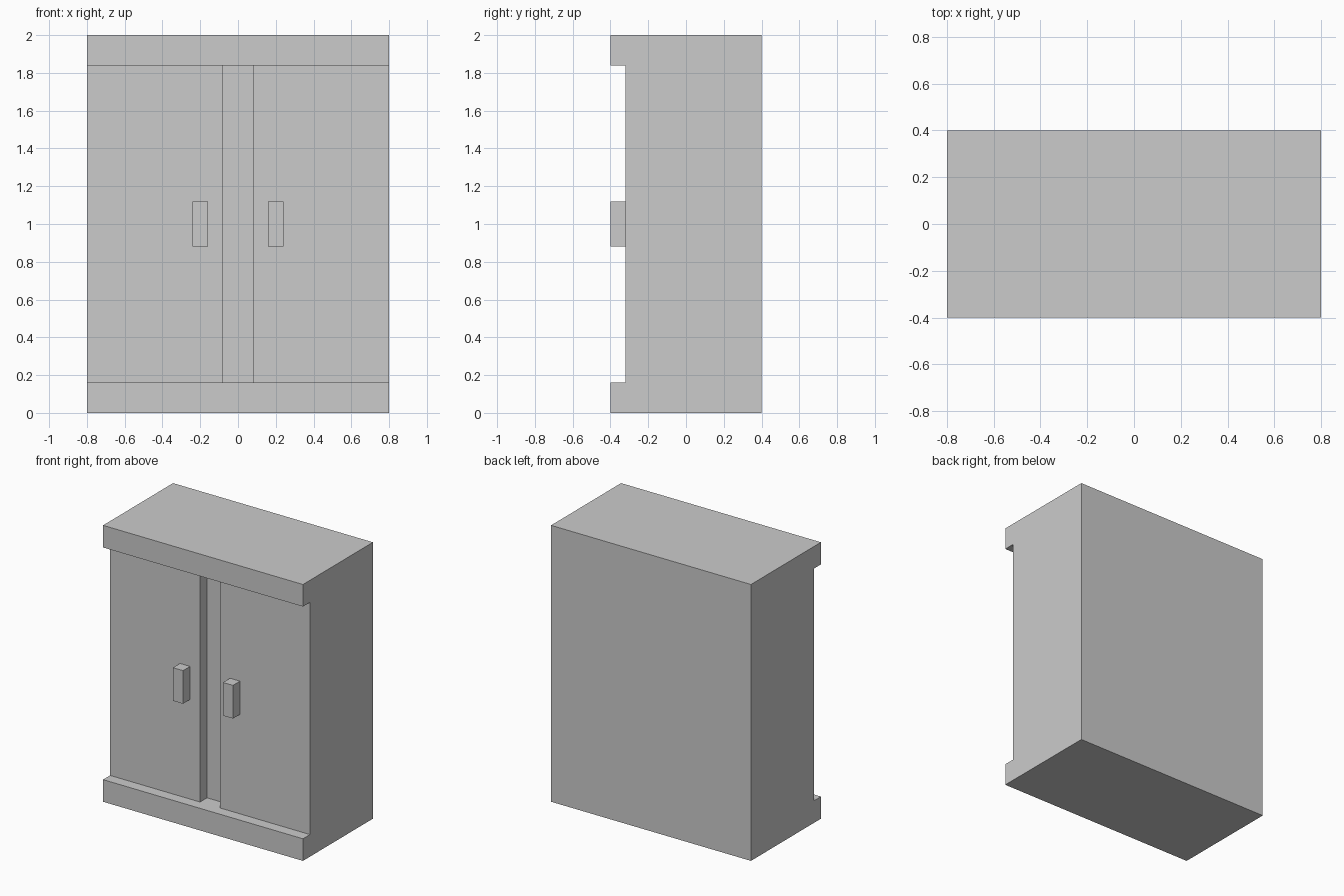
import bpy
import bmesh
from mathutils import Vector

if "Cube" in bpy.data.objects:
    bpy.data.objects.remove(bpy.data.objects["Cube"])


def box(name, lo, hi, mirrored=False):
    """Axis-aligned box between two corners, optionally mirrored across x = 0."""
    lo, hi = Vector(lo), Vector(hi)
    size, centre = hi - lo, (lo + hi) / 2
    bm = bmesh.new()
    bmesh.ops.create_cube(bm, size=1)
    bmesh.ops.scale(bm, vec=size, verts=bm.verts)
    bmesh.ops.translate(bm, vec=centre, verts=bm.verts)
    mesh = bpy.data.meshes.new(name)
    bm.to_mesh(mesh)
    bm.free()
    obj = bpy.data.objects.new(name, mesh)
    bpy.context.collection.objects.link(obj)
    if mirrored:
        mod = obj.modifiers.new("Mirror", 'MIRROR')
        mod.use_mirror_merge = False
    return obj


W, BACK, FRONT = 0.8, 0.4, -0.4      # half width, back and front planes
STEP = 0.08                          # depth of each front layer
BASE, TOP, HEIGHT = 0.16, 1.84, 2.0  # plinth top, cornice underside, total
DOOR = FRONT + STEP                  # door face
RECESS = DOOR + STEP                 # face of the central groove

# Plinth, carcass and top slab
box("plinth", (-W, FRONT, 0), (W, BACK, BASE))
box("carcass", (-W, RECESS, BASE), (W, BACK, TOP))
box("top_slab", (-W, FRONT, TOP), (W, BACK, HEIGHT))

# Pair of doors with block handles
box("doors", (0.08, DOOR, BASE), (W, RECESS, TOP), mirrored=True)
box("door_handles", (0.16, FRONT, 0.88), (0.24, DOOR, 1.12), mirrored=True)
